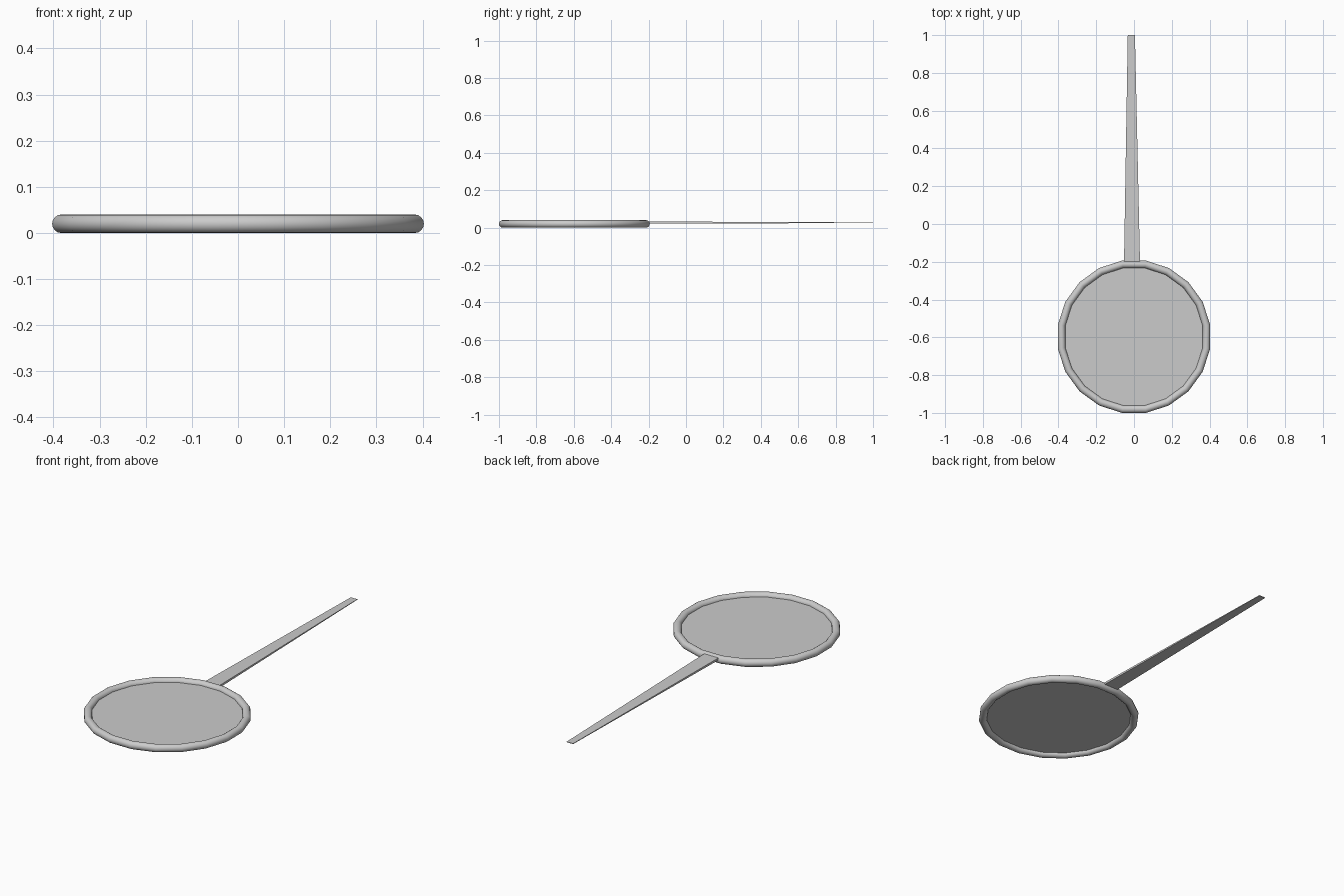
import bpy, bmesh, math

if "Cube" in bpy.data.objects:
    bpy.data.objects.remove(bpy.data.objects["Cube"])

CY, Z = -0.597, 0.02       # head centre
SIDES = 20
TURN = math.pi / SIDES     # flats face the axes


def add_mesh(name, verts, faces):
    me = bpy.data.meshes.new(name)
    me.from_pydata(verts, [], faces)
    bm = bmesh.new()
    bm.from_mesh(me)
    bmesh.ops.recalc_face_normals(bm, faces=bm.faces)
    bm.to_mesh(me)
    bm.free()
    ob = bpy.data.objects.new(name, me)
    bpy.context.collection.objects.link(ob)
    return ob


# rounded tube rim, faceted around its length and smooth across
bpy.ops.mesh.primitive_torus_add(major_segments=SIDES, minor_segments=16,
                                 major_radius=0.388, minor_radius=0.02,
                                 location=(0, CY, Z), rotation=(0, 0, TURN))
rim = bpy.context.object
rim.name = "rim"
bpy.ops.object.shade_smooth_by_angle(angle=math.radians(30))

# thin disc stretched inside the rim
bpy.ops.mesh.primitive_cylinder_add(vertices=SIDES, radius=0.386, depth=0.003,
                                    location=(0, CY, Z), rotation=(0, 0, TURN))
bpy.context.object.name = "disc"

# flat handle tapering in width and thickness
sections = [(-0.215, -0.053, 0.032, 0.021, 0.033),
            (1.0, -0.033, 0.005, 0.025, 0.028)]
verts = []
for y, x0, x1, z0, z1 in sections:
    verts += [(x0, y, z0), (x1, y, z0), (x1, y, z1), (x0, y, z1)]
faces = [(0, 1, 2, 3), (4, 5, 6, 7)]
faces += [(i, (i + 1) % 4, (i + 1) % 4 + 4, i + 4) for i in range(4)]
add_mesh("handle", verts, faces)
